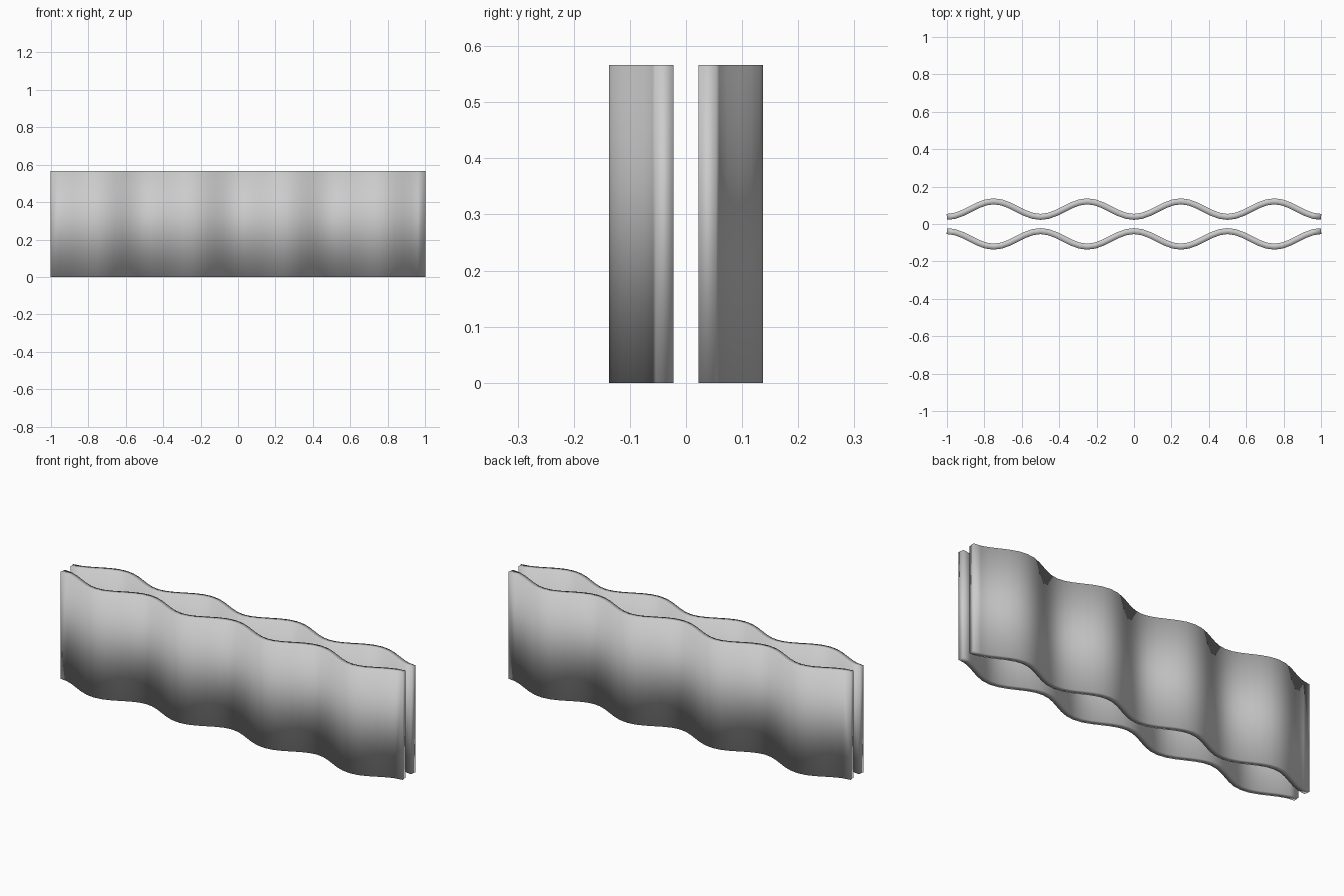
import bpy
import math

cube = bpy.data.objects.get("Cube")
if cube:
    bpy.data.objects.remove(cube, do_unlink=True)

HEIGHT = 0.566
THICKNESS = 0.032
MIDDLE, AMPLITUDE = 0.0795, 0.0415
WAVES, STEPS = 4, 12

grey = bpy.data.materials.new("light_grey")
grey.use_nodes = True
grey.diffuse_color = (0.6, 0.6, 0.6, 1)
grey.node_tree.nodes["Principled BSDF"].inputs["Base Color"].default_value = (0.6, 0.6, 0.6, 1)


def corrugated_sheet(name, side):
    """Upright wavy sheet; side is -1 for the front, 1 for the back."""
    count = WAVES * STEPS
    verts, faces = [], []
    for i in range(count + 1):
        x = -1 + 2 * i / count
        y = side * (MIDDLE - AMPLITUDE * math.cos(2 * math.pi * i / STEPS))
        verts += [(x, y, 0), (x, y, HEIGHT)]
    for i in range(count):
        a = 2 * i
        faces.append((a, a + 2, a + 3, a + 1))
    mesh = bpy.data.meshes.new(name)
    mesh.from_pydata(verts, [], faces)
    mesh.materials.append(grey)
    # Soft shading runs over the rims as well
    mesh.shade_smooth()
    sheet = bpy.data.objects.new(name, mesh)
    bpy.context.collection.objects.link(sheet)
    # Even wall thickness about the wave line
    wall = sheet.modifiers.new("wall", "SOLIDIFY")
    wall.thickness = THICKNESS
    wall.offset = 0
    wall.use_even_offset = True
    return sheet


corrugated_sheet("front_sheet", -1)
corrugated_sheet("back_sheet", 1)
